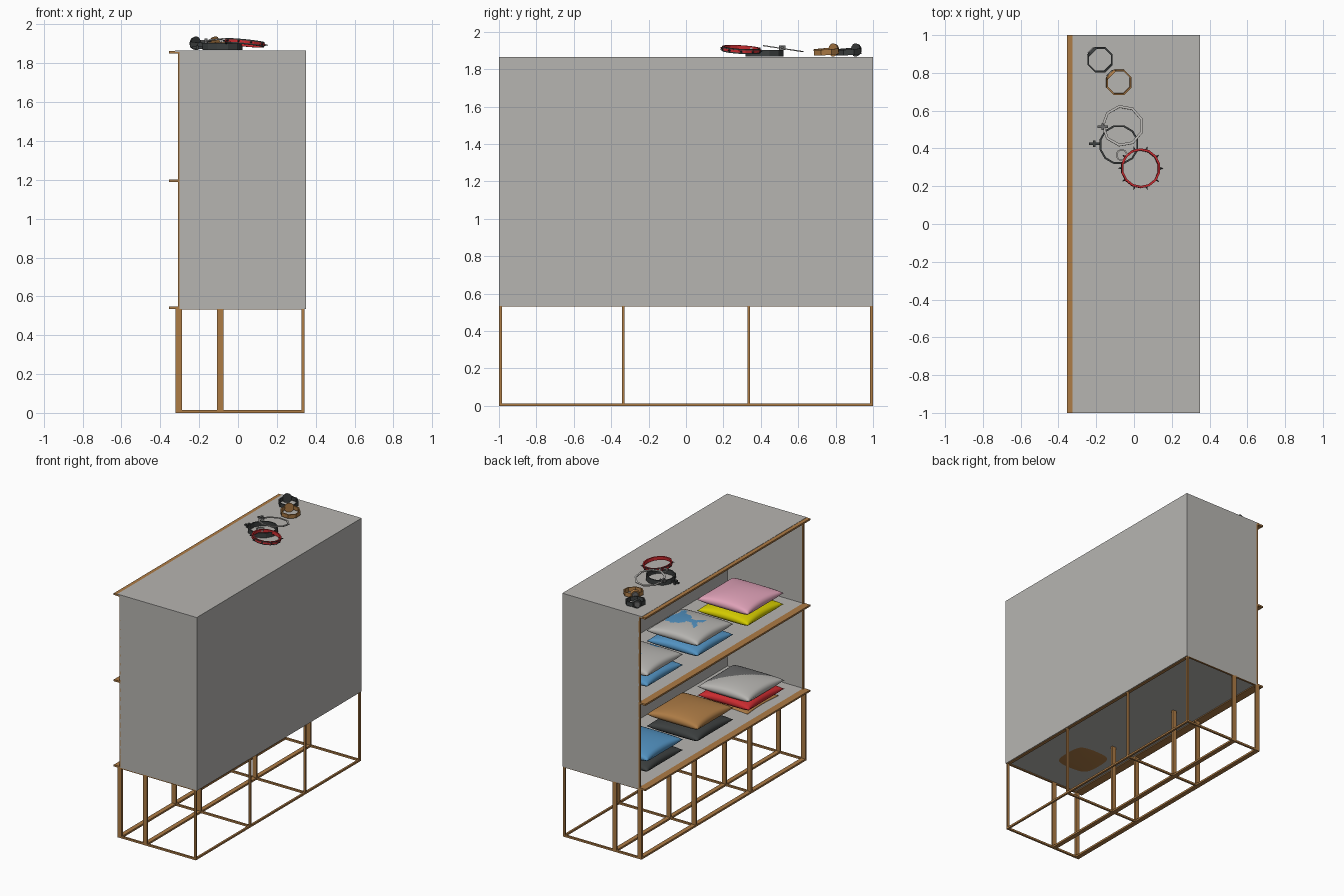
import bpy, bmesh, math
from mathutils import Vector, Matrix

if "Cube" in bpy.data.objects:
    bpy.data.objects.remove(bpy.data.objects["Cube"])


def mat(name, r, g, b):
    m = bpy.data.materials.new(name)
    m.diffuse_color = (r, g, b, 1)
    m.use_nodes = True
    m.node_tree.nodes["Principled BSDF"].inputs["Base Color"].default_value = m.diffuse_color
    return m


GREY = mat("light grey", 0.47, 0.46, 0.44)
WOOD = mat("wood brown", 0.42, 0.20, 0.06)
DARK = mat("charcoal", 0.045, 0.05, 0.05)
MID = mat("mid grey", 0.15, 0.15, 0.15)
BLUE = mat("blue", 0.085, 0.29, 0.54)
PINK = mat("pink", 0.74, 0.36, 0.48)
YELLOW = mat("yellow", 0.66, 0.60, 0.0)
RED = mat("red", 0.60, 0.025, 0.03)


def finish(name, bm, mats, loc=(0, 0, 0), rot=(0, 0, 0), smooth=False):
    me = bpy.data.meshes.new(name)
    bmesh.ops.recalc_face_normals(bm, faces=bm.faces)
    for f in bm.faces:
        f.smooth = smooth
    bm.to_mesh(me)
    bm.free()
    for m in mats:
        me.materials.append(m)
    ob = bpy.data.objects.new(name, me)
    ob.location, ob.rotation_euler = loc, rot
    bpy.context.collection.objects.link(ob)
    return ob


def box(name, x, y, z, m):
    """Box from (min, max) ranges."""
    bm = bmesh.new()
    bmesh.ops.create_cube(bm, size=1)
    for v in bm.verts:
        v.co = Vector([a + (c + 0.5) * (b - a) for c, (a, b) in zip(v.co, (x, y, z))])
    return finish(name, bm, [m])


# Cabinet shell, open towards -x
T = 0.006
box("back_panel", (0.35 - T, 0.35), (-1, 1), (0.535, 1.865), GREY)
for s in (-1, 1):
    box("end_panel", (-0.30, 0.35), sorted((s, s * (1 - T))), (0.535, 1.865), GREY)
box("cabinet_top", (-0.325, 0.35), (-1, 1), (1.865 - T, 1.866), GREY)
box("middle_shelf", (-0.30, 0.35), (-1, 1), (1.192, 1.2), GREY)
box("cabinet_floor", (-0.30, 0.35), (-1, 1), (0.539, 0.547), GREY)

# Wooden edging around the opening
for z in (0.535, 1.189, 1.851):
    box("edge_trim", (-0.355, -0.30), (-1, 1), (z, z + 0.013), WOOD)
for s in (-1, 1):
    box("edge_post", (-0.308, -0.296), sorted((s, s * 0.985)), (0.545, 1.852), WOOD)

# Base frame: legs in a grid, floor rails and rails under the cabinet
ROWS = [(-0.323, -0.288), (-0.108, -0.074), (0.328, 0.343)]
COLS = [(-1, -0.985), (-0.343, -0.328), (0.328, 0.343), (0.985, 1)]
for rx in ROWS:
    for cy in COLS:
        box("leg", rx, cy, (0, 0.54), WOOD)
    box("long_floor_rail", rx, (-1, 1), (0, 0.014), WOOD)
for cy in COLS:
    box("cross_floor_rail", (-0.32, 0.343), cy, (0, 0.014), WOOD)
for rx in ((-0.323, -0.288), (0.32, 0.343)):
    box("long_top_rail", rx, (-0.999, 0.999), (0.532, 0.541), WOOD)
for cy in (COLS[0], COLS[3]):
    box("cross_top_rail", (-0.31, 0.343), cy, (0.532, 0.541), WOOD)


# Cushions: two bulged grids joined at a seam with pointed corners
def cushion(name, y, z, h, mats, rule=None, half=0.217, n=32):
    bm = bmesh.new()
    for side in (1, -1):
        g = bmesh.ops.create_grid(bm, x_segments=n, y_segments=n, size=1)
        for v in g["verts"]:
            a, b = v.co.x, v.co.y
            bulge = max(0, (1 - a * a) * (1 - b * b)) ** 0.38
            v.co = Vector((a * (1 - 0.07 * (1 - b * b)) * half,
                           b * (1 - 0.07 * (1 - a * a)) * half,
                           side * h * bulge))
    bmesh.ops.remove_doubles(bm, verts=bm.verts, dist=1e-5)
    if rule:
        for f in bm.faces:
            c = f.calc_center_median()
            if c.z > 0 and rule(c.x, c.y):
                f.material_index = 1
    finish(name, bm, mats, (-0.04, y, z), smooth=True)


def ellipse(x, y, cx, cy, a, b, ang=0):
    dx, dy = x - cx, y - cy
    c, s = math.cos(ang), math.sin(ang)
    return ((dx * c + dy * s) / a) ** 2 + ((dy * c - dx * s) / b) ** 2 < 1


def whale(x, y):
    return (ellipse(x, y, 0.10, 0.0, 0.10, 0.085)          # body
            or ellipse(x, y, 0.0, 0.0, 0.07, 0.03)         # tail stem
            or ellipse(x, y, -0.06, 0.03, 0.05, 0.018, 2.2)   # flukes
            or ellipse(x, y, -0.06, -0.03, 0.05, 0.018, -2.2)
            or ellipse(x, y, 0.13, -0.10, 0.06, 0.025, 2.0))  # fin


def patch(x, y):
    return ellipse(x, y, -0.02, -0.16, 0.04, 0.025) or ellipse(x, y, 0.05, 0.06, 0.09, 0.07)


def diagonal(x, y):
    return x - y > 0.03


S1, S2 = 0.547, 1.2
STACKS = [
    (S2, 0.62, BLUE, [GREY, BLUE], patch, 0.13),
    (S2, 0.01, BLUE, [GREY, BLUE], whale, 0.13),
    (S2, -0.60, YELLOW, [PINK], None, 0.135),
    (S1, 0.62, DARK, [BLUE], None, 0.13),
    (S1, 0.01, DARK, [WOOD], None, 0.14),
    (S1, -0.61, RED, [GREY, MID], diagonal, 0.115),
]
for base, y, low, top, rule, lift in STACKS:
    cushion("lower_cushion", y, base + 0.05, 0.05, [low])
    cushion("upper_cushion", y, base + lift, 0.055, top, rule)
cushion("sunken_cushion", -0.61, 0.548, 0.014, [WOOD], half=0.19)


# Rings on top: faceted bands with an optional inner colour
def band(name, loc, r, h, t, n, outer, inner=None, rot=(0, 0, 0)):
    bm = bmesh.new()
    prof = [(r, -h / 2), (r, h / 2), (r - t, h / 2), (r - t, -h / 2)]
    rings = []
    for i in range(n):
        a = 2 * math.pi * (i + 0.5) / n
        rings.append([bm.verts.new((q * math.cos(a), q * math.sin(a), z)) for q, z in prof])
    for i in range(n):
        A, B = rings[i], rings[(i + 1) % n]
        for k in range(4):
            j = (k + 1) % 4
            f = bm.faces.new((A[k], B[k], B[j], A[j]))
            f.material_index = 1 if inner and k in (1, 2) else 0
    return finish(name, bm, [outer, inner] if inner else [outer], loc, rot)


def disc(name, loc, r, depth, m, rot):
    bm = bmesh.new()
    bmesh.ops.create_cone(bm, cap_ends=True, segments=14, radius1=r, radius2=r * 0.85, depth=depth)
    finish(name, bm, [m], loc, rot)


# Two wrist straps with an upright round dial
FACING = (math.pi / 2, 0, math.radians(225))
for name, x, y, m in (("dark", -0.18, 0.87, DARK), ("brown", -0.08, 0.75, WOOD)):
    band(name + "_strap", (x, y, 1.894), 0.072, 0.03, 0.009, 8, m, rot=(0.06, 0.06, 0))
    disc(name + "_dial_case", (x - 0.042, y + 0.042, 1.903), 0.036, 0.016, m, FACING)
    disc(name + "_dial_face", (x - 0.049, y + 0.049, 1.903), 0.024, 0.006, MID, FACING)

# Collars
band("dark_collar", (-0.08, 0.42, 1.886), 0.106, 0.036, 0.01, 12, DARK)
tilt = (-0.06, 0.1, 0)
collar_at = Vector((0.035, 0.295, 1.905))
band("studded_collar", collar_at, 0.104, 0.026, 0.01, 14, DARK, RED, tilt)
band("studded_collar_stripe", collar_at, 0.106, 0.012, 0.004, 14, RED, None, tilt)
R = Matrix.Rotation(tilt[0], 3, 'X') @ Matrix.Rotation(tilt[1], 3, 'Y')
for i in range(10):
    a = 2 * math.pi * i / 10
    bm = bmesh.new()
    bmesh.ops.create_cone(bm, cap_ends=True, segments=6, radius1=0.006, radius2=0.001, depth=0.018)
    p = collar_at + R @ Vector((0.111 * math.cos(a), 0.111 * math.sin(a), 0))
    finish("collar_stud", bm, [DARK], p, (0, math.pi / 2, a))
band("pale_loop", (-0.06, 0.52, 1.91), 0.112, 0.006, 0.014, 9, GREY, rot=(-0.15, 0, 0))
band("pale_small_ring", (-0.065, 0.365, 1.912), 0.032, 0.008, 0.008, 10, GREY)

# Cross-shaped buckles
for x, y, z, m in ((-0.21, 0.425, 1.88, DARK), (-0.165, 0.515, 1.915, MID)):
    box("buckle_bar", (x - 0.027, x + 0.027), (y - 0.006, y + 0.006), (z - 0.006, z + 0.006), m)
    box("buckle_pin", (x - 0.007, x + 0.007), (y - 0.018, y + 0.018), (z - 0.012, z + 0.012), m)
